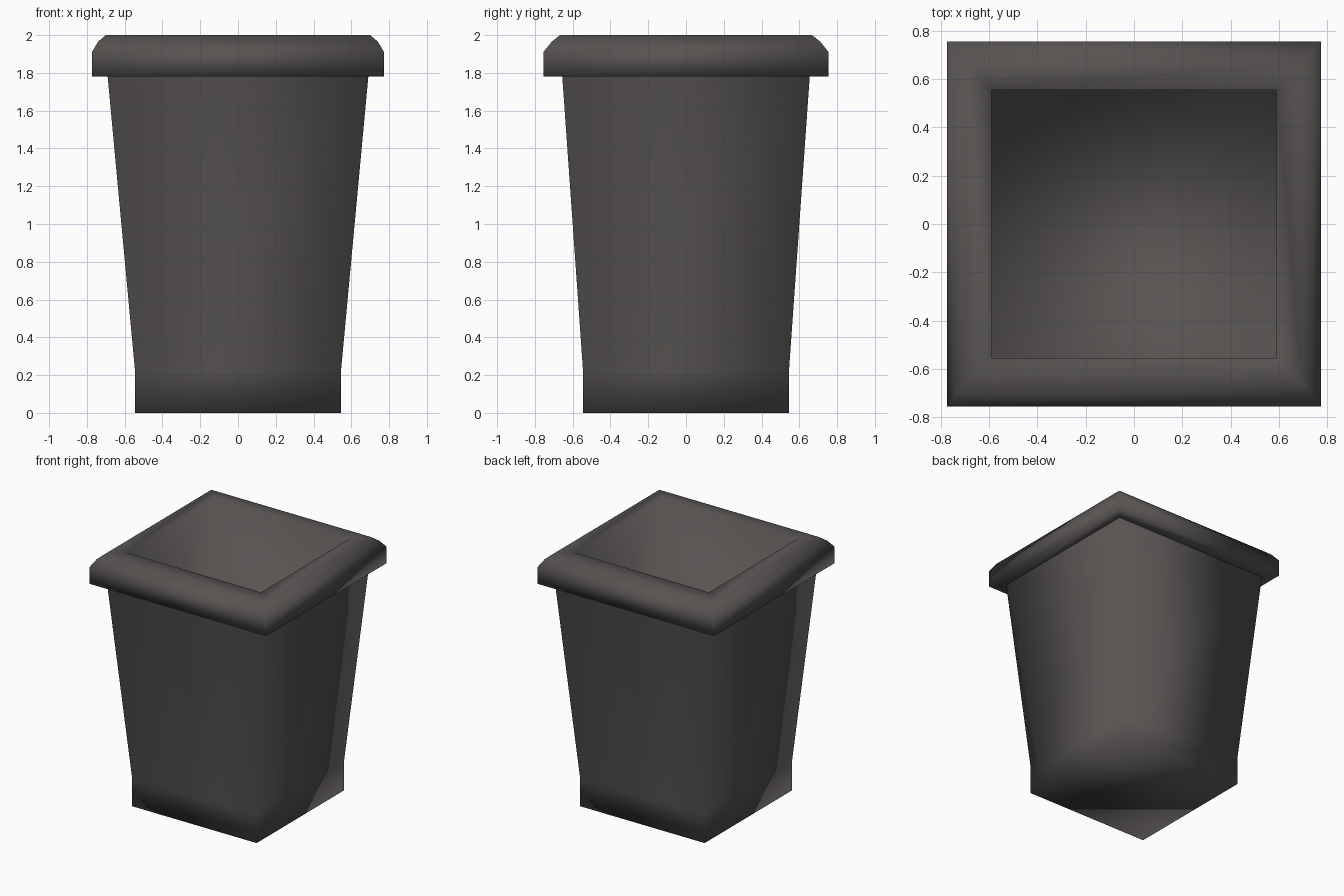
import bpy, bmesh

if "Cube" in bpy.data.objects:
    bpy.data.objects.remove(bpy.data.objects["Cube"])

dark = bpy.data.materials.new("dark grey")
dark.diffuse_color = (0.094, 0.087, 0.083, 1)
dark.use_nodes = True
dark.node_tree.nodes["Principled BSDF"].inputs["Base Color"].default_value = dark.diffuse_color


def loft(name, rings, cap_start=False, cap_end=False):
    """Skin rectangular rings given as (half x, half y, z)."""
    bm = bmesh.new()
    loops = []
    for hx, hy, z in rings:
        loops.append([bm.verts.new((sx * hx, sy * hy, z))
                      for sx, sy in ((-1, -1), (1, -1), (1, 1), (-1, 1))])
    for a, b in zip(loops, loops[1:]):
        for i in range(4):
            j = (i + 1) % 4
            bm.faces.new((a[i], a[j], b[j], b[i]))
    if cap_start:
        bm.faces.new(loops[0][::-1])
    if cap_end:
        bm.faces.new(loops[-1])
    for f in bm.faces:
        f.smooth = True
    me = bpy.data.meshes.new(name)
    bm.to_mesh(me)
    bm.free()
    me.materials.append(dark)
    ob = bpy.data.objects.new(name, me)
    bpy.context.collection.objects.link(ob)
    return ob


# Tapered body on a straight foot
loft("bin_body", [(0.545, 0.545, 0), (0.545, 0.545, 0.22),
                  (0.69, 0.655, 1.78)], cap_start=True)

# Overhanging rounded rim, running into the inner well and its floor
loft("rim_and_well", [(0.69, 0.655, 1.78), (0.773, 0.755, 1.78),
                      (0.773, 0.755, 1.91), (0.74, 0.71, 1.966),
                      (0.70, 0.667, 2.0), (0.59, 0.555, 2.0),
                      (0.588, 0.553, 0.95)], cap_end=True)
